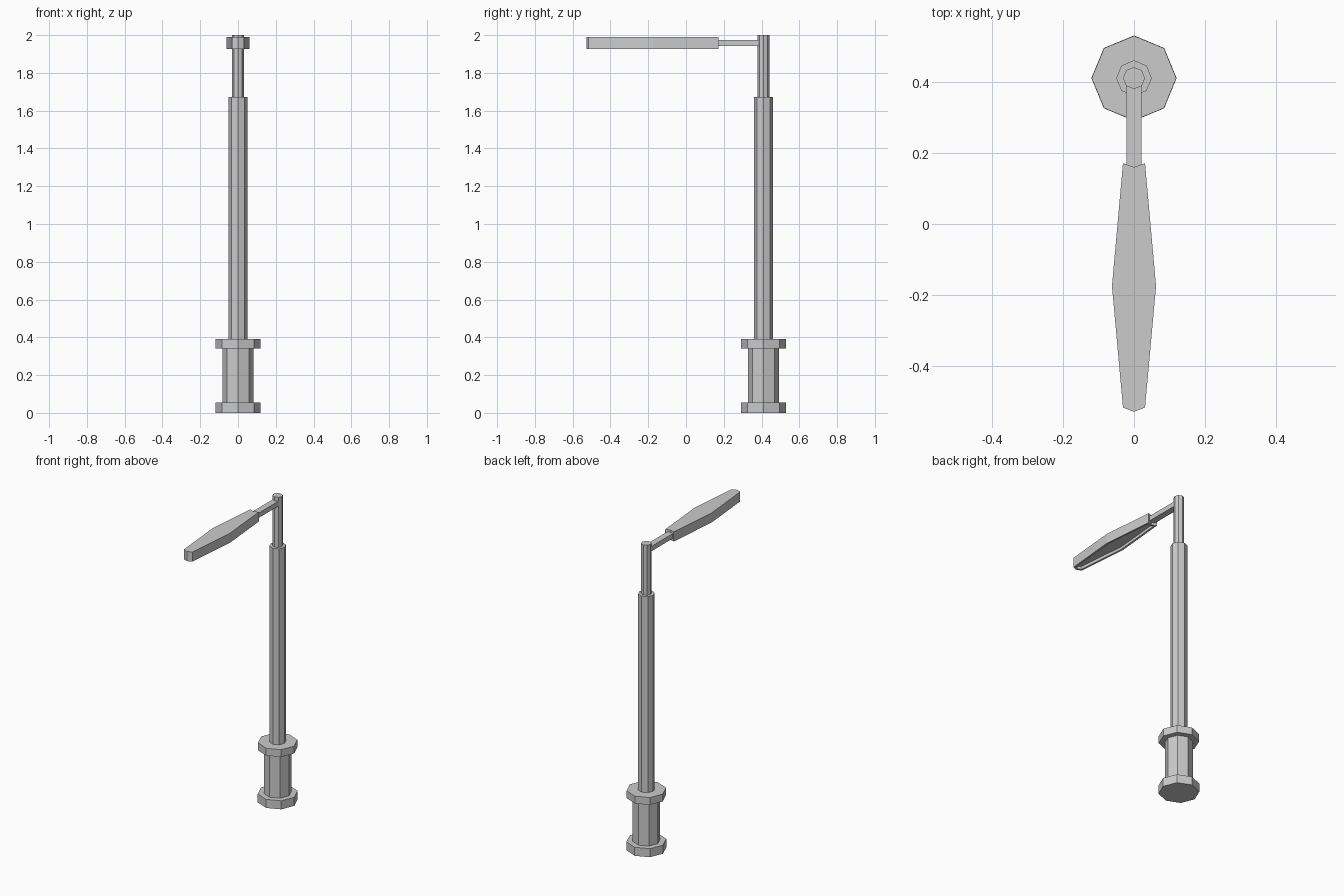
import bpy, bmesh, math

if "Cube" in bpy.data.objects:
    bpy.data.objects.remove(bpy.data.objects["Cube"])

POLE_Y = 0.41


def make_object(name, bm):
    bmesh.ops.recalc_face_normals(bm, faces=bm.faces)
    mesh = bpy.data.meshes.new(name)
    bm.to_mesh(mesh)
    bm.free()
    obj = bpy.data.objects.new(name, mesh)
    bpy.context.collection.objects.link(obj)
    return obj


def extruded(bm, outline, z0, z1):
    """Extrude a flat outline from z0 to z1; returns the bottom face."""
    low = [bm.verts.new((x, y, z0)) for x, y in outline]
    high = [bm.verts.new((x, y, z1)) for x, y in outline]
    bottom = bm.faces.new(low[::-1])
    bm.faces.new(high)
    n = len(outline)
    for i in range(n):
        j = (i + 1) % n
        bm.faces.new((low[i], low[j], high[j], high[i]))
    return bottom


def octagon(name, radius, z0, z1):
    bm = bmesh.new()
    extruded(bm, [(radius * math.cos(i * math.pi / 4),
                   POLE_Y + radius * math.sin(i * math.pi / 4)) for i in range(8)], z0, z1)
    return make_object(name, bm)


# Stacked octagonal post
octagon("base_plate", 0.12, 0.0, 0.056)
octagon("pedestal", 0.083, 0.056, 0.342)
octagon("pedestal_collar", 0.119, 0.342, 0.39)
octagon("lower_pole", 0.05, 0.39, 1.672)
octagon("upper_pole", 0.031, 1.672, 2.0)

# Horizontal arm from the pole to the lamp
bm = bmesh.new()
extruded(bm, [(-0.021, 0.155), (0.021, 0.155), (0.021, 0.40), (-0.021, 0.40)], 1.943, 1.975)
make_object("arm", bm)

# Tapered lamp head with a recessed underside
right = [(0.0, -0.528), (0.031, -0.516), (0.062, -0.175), (0.031, 0.171)]
outline = right + [(0.0, 0.16)] + [(-x, y) for x, y in reversed(right[1:])]
bm = bmesh.new()
bottom = extruded(bm, outline, 1.927, 1.99)
bm.normal_update()
bmesh.ops.inset_region(bm, faces=[bottom], thickness=0.012, use_even_offset=True)
recess = bmesh.ops.extrude_discrete_faces(bm, faces=[bottom])["faces"][0]
bmesh.ops.translate(bm, verts=recess.verts, vec=(0, 0, 0.018))
make_object("lamp_head", bm)
